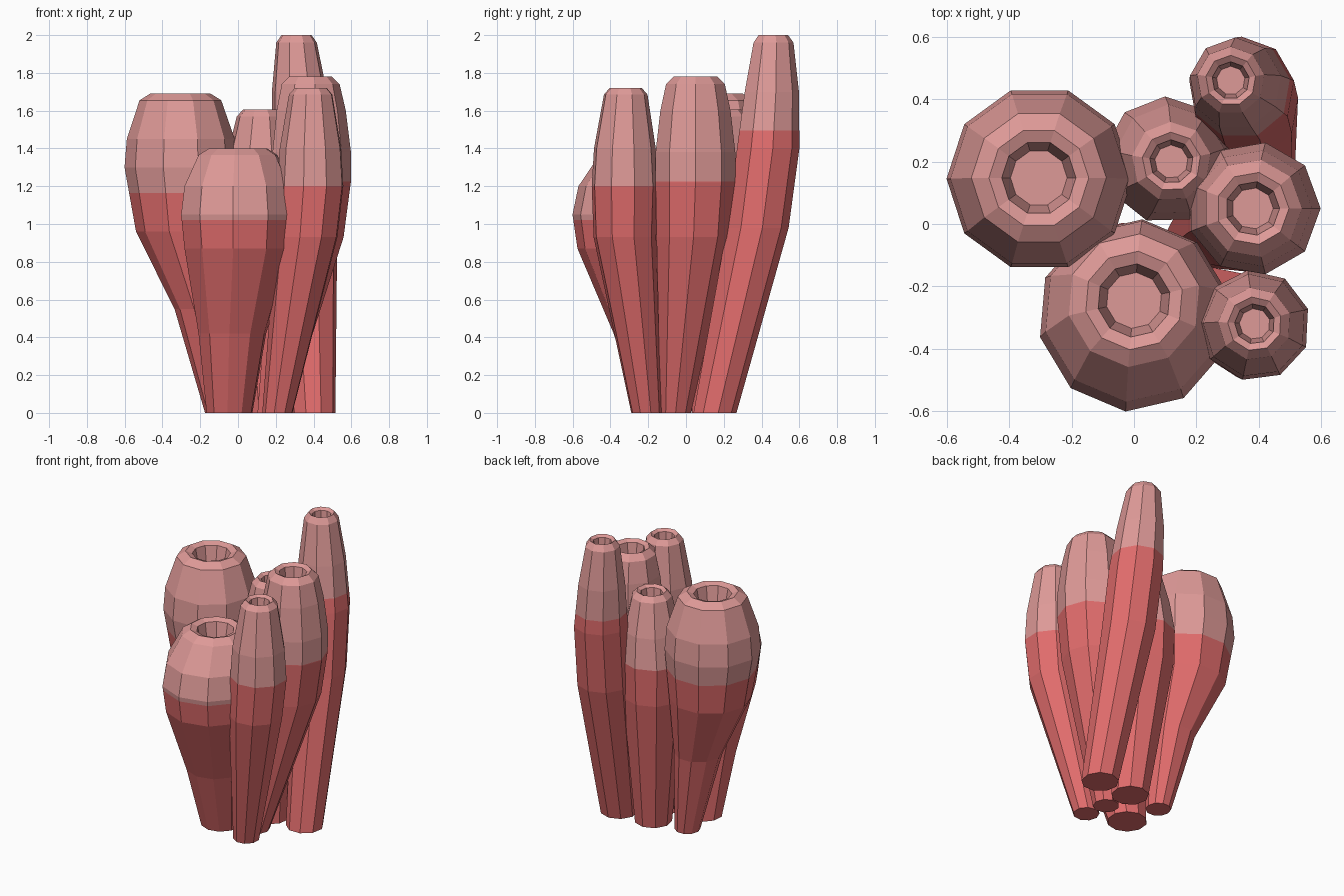
import bpy, bmesh, math

if "Cube" in bpy.data.objects:
    bpy.data.objects.remove(bpy.data.objects["Cube"])


def material(name, rgb):
    m = bpy.data.materials.new(name)
    m.diffuse_color = (*rgb, 1.0)
    m.use_nodes = True
    m.node_tree.nodes["Principled BSDF"].inputs["Base Color"].default_value = m.diffuse_color
    return m


RED = material("coral red", (0.75, 0.15, 0.15))
PINK = material("pale pink", (0.73, 0.32, 0.31))


def tube(name, rings, height, split, turn, sides=9, depth=0.16):
    """Low-poly tube from (z, x, y, radius) rings, ending in a rolled rim and a hole."""
    z0, x, y, r = rings[-1]
    rings = rings + [
        (height, x, y, r * 0.74),                  # rim crest
        (height - 0.015, x, y, r * 0.55),          # lip of the hole
        (height - depth, x, y, r * 0.42),          # hole floor
    ]
    bm = bmesh.new()
    loops = []
    for z, cx, cy, rad in rings:
        rad *= 1.02
        loops.append([bm.verts.new((cx + rad * math.cos(turn + 2 * math.pi * i / sides),
                                    cy + rad * math.sin(turn + 2 * math.pi * i / sides), z))
                      for i in range(sides)])
    for a, b in zip(loops, loops[1:]):
        for i in range(sides):
            j = (i + 1) % sides
            bm.faces.new((a[i], a[j], b[j], b[i]))
    bm.faces.new(list(reversed(loops[0])))
    bm.faces.new(loops[-1])
    # cut the colour border, then colour by height
    bmesh.ops.bisect_plane(bm, geom=bm.verts[:] + bm.edges[:] + bm.faces[:], dist=1e-4,
                           plane_co=(0, 0, split), plane_no=(0, 0, 1))
    for f in bm.faces:
        f.material_index = 1 if f.calc_center_median().z > split else 0
    me = bpy.data.meshes.new(name)
    bm.to_mesh(me)
    bm.free()
    me.materials.append(RED)
    me.materials.append(PINK)
    bpy.context.collection.objects.link(bpy.data.objects.new(name, me))


# wide tube, back left
tube("left_tube", [(0, -.095, .12, .078), (.55, -.185, .13, .148), (.96, -.285, .145, .25),
                   (1.3, -.303, .145, .292), (1.45, -.303, .145, .28),
                   (1.655, -.305, .148, .212)], 1.69, 1.165, math.pi, 10)
# short wide tube, front
tube("front_tube", [(0, -.045, -.12, .122), (.42, -.03, -.2, .18), (.87, 0, -.285, .285),
                    (1.05, 0, -.293, .303), (1.2, 0, -.28, .285),
                    (1.365, 0, -.245, .21)], 1.4, 1.02, math.radians(-95), 10)
# middle tube, partly hidden
tube("middle_tube", [(0, .15, .14, .115), (.9, .105, .205, .19), (1.15, .105, .205, .2),
                     (1.35, .115, .205, .175), (1.57, .12, .2, .125)], 1.605, 1.15, 0.2)
# slim tube, front right
tube("front_right_tube", [(0, .21, -.21, .08), (.93, .365, -.325, .165),
                          (1.2, .387, -.325, .175), (1.4, .387, -.325, .163),
                          (1.685, .387, -.32, .115)], 1.72, 1.2, 0.3)
# right tube
tube("right_tube", [(0, .18, -.055, .08), (.93, .36, .04, .195), (1.22, .383, .05, .21),
                    (1.38, .384, .05, .21), (1.6, .382, .05, .185),
                    (1.74, .38, .05, .155)], 1.78, 1.225, 0.0)
# tallest tube, leaning to the back
tube("tall_back_tube", [(0, .4, .15, .115), (.98, .36, .375, .165), (1.4, .345, .43, .167),
                        (1.7, .325, .45, .145), (1.96, .31, .46, .107)],
     2.0, 1.495, math.pi / 2)
